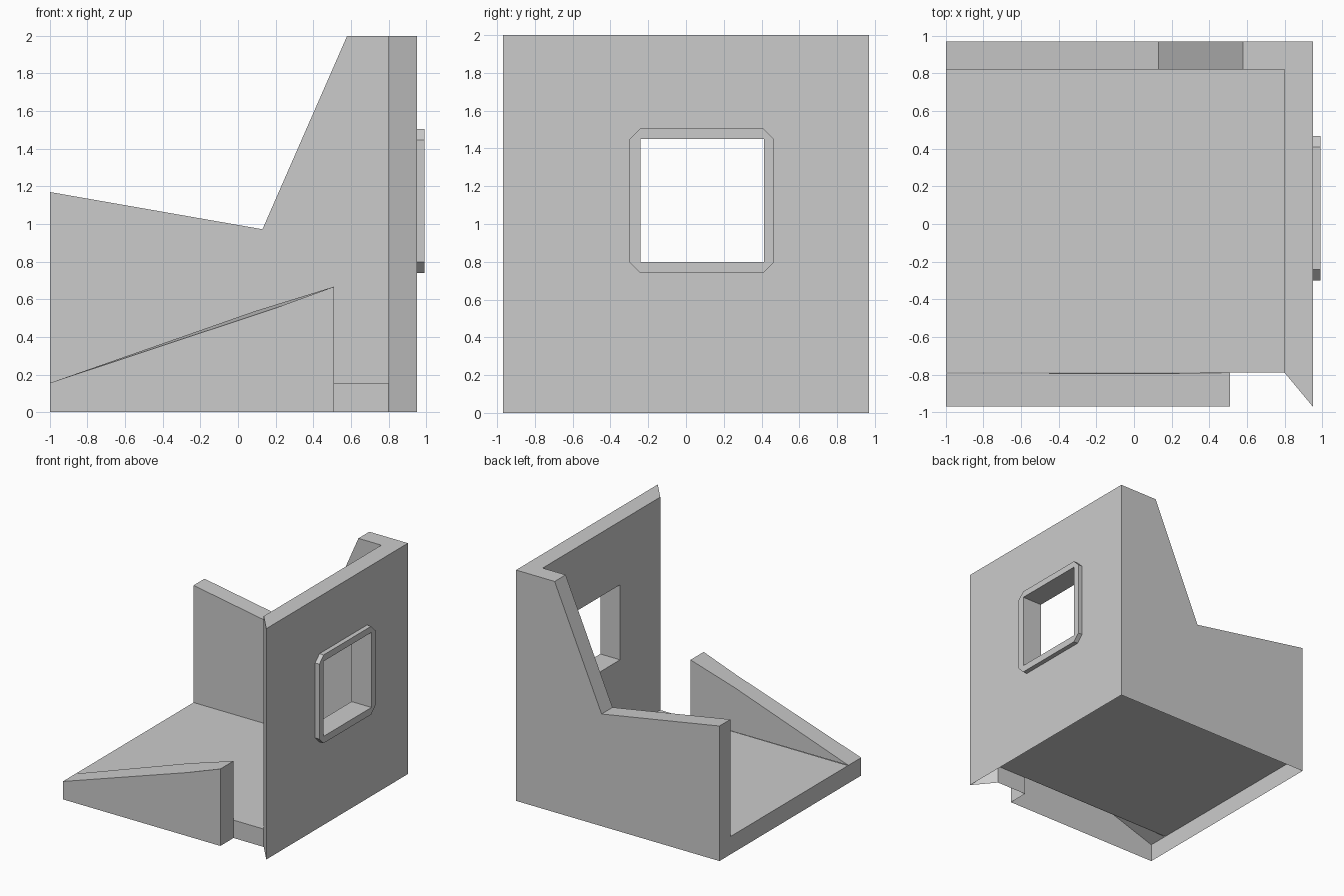
import bpy, bmesh
from mathutils import Vector

if "Cube" in bpy.data.objects:
    bpy.data.objects.remove(bpy.data.objects["Cube"])

X0, X1, X2, X3 = -1.0, 0.8, 0.95, 0.99     # left edge, wall inside, wall outside, frame
Y0, Y1, Y2, Y3 = -0.97, -0.79, 0.82, 0.97  # ramp front, floor front, back wall inside/outside
F, H = 0.155, 2.0                          # floor height, wall height


def part(name, polys, facing):
    """Open shell from polygons; the first polygon must face `facing`."""
    bm = bmesh.new()
    for poly in polys:
        pts = [Vector(p) for p in dict.fromkeys(poly)]
        bm.faces.new([bm.verts.new(p) for p in pts])
    bmesh.ops.remove_doubles(bm, verts=bm.verts, dist=1e-4)
    bmesh.ops.recalc_face_normals(bm, faces=bm.faces)
    bm.faces.ensure_lookup_table()
    if bm.faces[0].normal.dot(Vector(facing)) < 0:
        bmesh.ops.reverse_faces(bm, faces=bm.faces)
    mesh = bpy.data.meshes.new(name)
    bm.to_mesh(mesh)
    bm.free()
    ob = bpy.data.objects.new(name, mesh)
    bpy.context.collection.objects.link(ob)
    return ob


def bridge(a, b, closed=True):
    """Quads between two matching point rows."""
    n = len(a)
    return [(a[i], a[(i + 1) % n], b[(i + 1) % n], b[i])
            for i in range(n if closed else n - 1)]


def octo(x, y0, y1, z0, z1, c=0.0):
    """Rectangle in the yz plane with corners cut by c, always 8 points."""
    yz = [(y0 + c, z0), (y1 - c, z0), (y1, z0 + c), (y1, z1 - c),
          (y1 - c, z1), (y0 + c, z1), (y0, z1 - c), (y0, z0 + c)]
    return [(x, y, z) for y, z in yz]


# Back wall: stepped profile with thickness, open underneath
prof = [(X0, 1.17), (0.13, 0.972), (0.58, H), (X1, H)]
outer = [(x, Y3, z) for x, z in prof]
inner = [(x, Y2, z) for x, z in prof]
part("back_wall", [
    outer + [(X2, Y3, H), (X2, Y3, 0), (X0, Y3, 0)],
    inner + [(X1, Y2, F), (X0, Y2, F)],
    [(X0, Y3, 0), outer[0], inner[0], (X0, Y2, F), (X0, Y2, 0)],
] + bridge(outer, inner, False), (0, 1, 0))

# Side wall with window opening and mitred front edge
hole = (-0.24, 0.413, 0.80, 1.45)
rim = (-0.30, 0.467, 0.74, 1.505)
part("side_wall", bridge(octo(X2, Y0, Y3, 0, H), octo(X2, *rim, 0.058)) + [
    [(X1, Y1, H), (X2, Y0, H), (X2, Y3, H), (X1, Y3, H), (X1, Y2, H)],
    [(X1, Y1, 0), (X2, Y0, 0), (X2, Y0, H), (X1, Y1, H), (X1, Y1, F)],
] + [q for q in bridge(octo(X1, Y1, Y2, F, H), octo(X1, *hole))
     if len(set(q)) > 2], (1, 0, 0))

# Window frame: raised bevelled-corner rim plus the opening's inner sides
rim_out, rim_in = octo(X3, *rim, 0.058), octo(X3, *hole)
part("window_frame", bridge(rim_out, rim_in)
     + bridge(octo(X2, *rim, 0.058), rim_out)
     + [q for q in bridge(rim_in, octo(X1, *hole)) if len(set(q)) > 2],
     (1, 0, 0))

# Floor: slab top with left rim and short front rim
XR = 0.51
part("floor", [
    [(X0, Y1, F), (XR, Y1, F), (X1, Y1, F), (X1, Y2, F), (X0, Y2, F)],
    [(X0, Y1, 0), (X0, Y2, 0), (X0, Y2, F), (X0, Y1, F)],
    [(XR, Y1, 0), (X1, Y1, 0), (X1, Y1, F), (XR, Y1, F)],
], (0, 0, 1))

# Front ramp wall: slightly twisted sloping top
front = [(X0, Y0, F), (0.19, Y0, 0.55), (XR, Y0, 0.667)]
back = [(X0, Y1 - 0.005, F), (0.09, Y1 - 0.005, 0.537), (XR, Y1, 0.667)]
part("front_ramp", [
    front + [(XR, Y0, 0), (X0, Y0, 0)],
    back + [(XR, Y1, F)],
    [(XR, Y0, 0), (XR, Y1, 0), (XR, Y1, F), back[2], front[2]],
    [(X0, Y0, 0), front[0], back[0], (X0, Y1, F), (X0, Y1, 0)],
] + bridge(front, back, False), (0, -1, 0))
